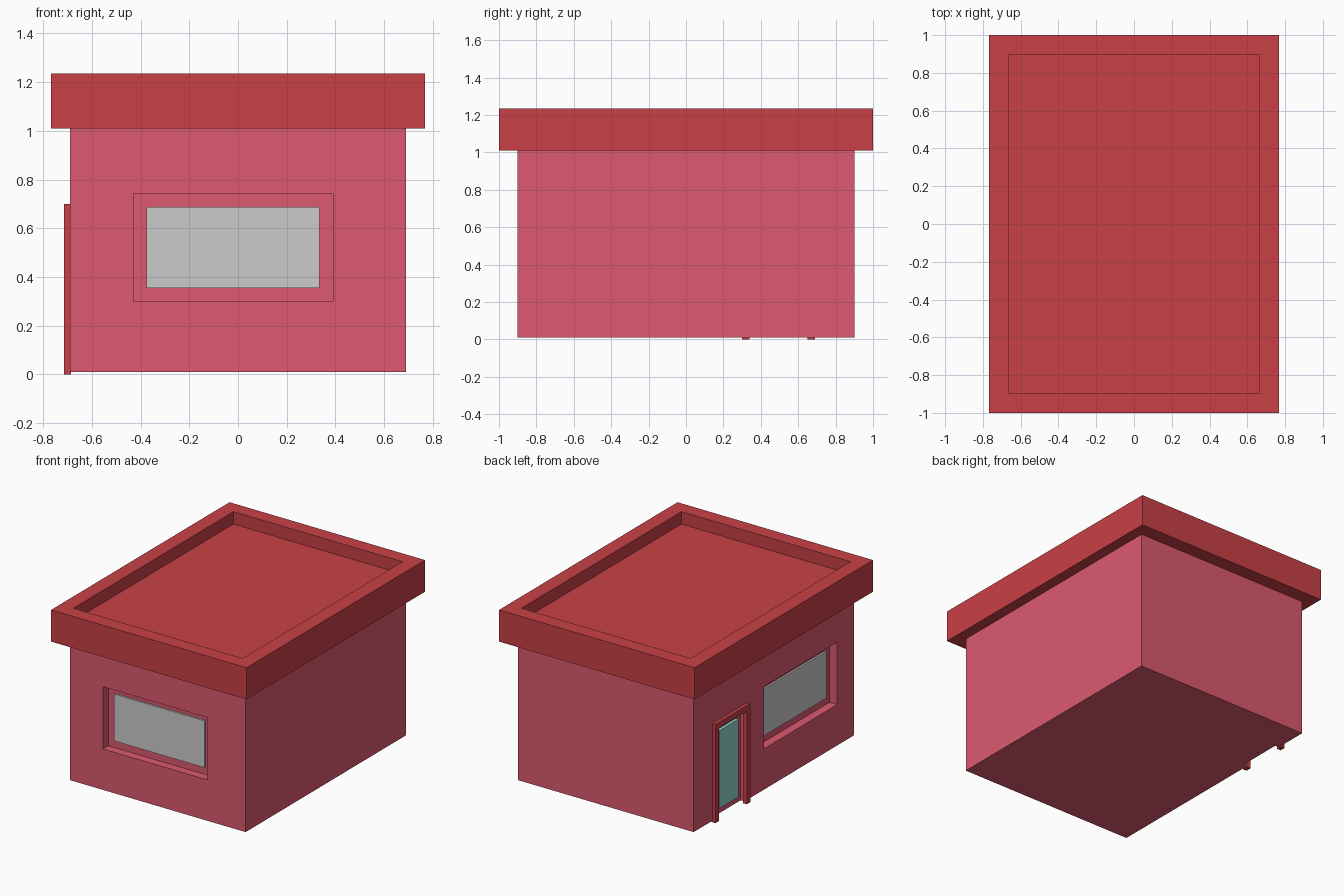
import bpy, bmesh, math
from mathutils import Matrix

if "Cube" in bpy.data.objects:
    bpy.data.objects.remove(bpy.data.objects["Cube"])


def material(name, rgb):
    m = bpy.data.materials.new(name)
    m.diffuse_color = [((c / 255 + 0.055) / 1.055) ** 2.4 for c in rgb] + [1]
    m.use_nodes = True
    m.node_tree.nodes["Principled BSDF"].inputs["Base Color"].default_value = m.diffuse_color
    return m


PINK = material("wall_pink", (221, 90, 112))
RED = material("trim_red", (201, 65, 71))
GREY = material("window_glass", (216, 220, 216))
TEAL = material("door_glass", (146, 216, 203))


def finish(name, bm, mat, place=Matrix()):
    bmesh.ops.recalc_face_normals(bm, faces=bm.faces)
    me = bpy.data.meshes.new(name)
    bm.to_mesh(me)
    bm.free()
    if mat:
        me.materials.append(mat)
    ob = bpy.data.objects.new(name, me)
    ob.matrix_world = place
    bpy.context.collection.objects.link(ob)
    return ob


def box(name, lo, hi, mat, place=Matrix()):
    bm = bmesh.new()
    size = [b - a for a, b in zip(lo, hi)]
    mid = [(a + b) / 2 for a, b in zip(lo, hi)]
    bmesh.ops.create_cube(bm, size=1, matrix=Matrix.Translation(mid) @ Matrix.Diagonal((*size, 1)))
    return finish(name, bm, mat, place)


def ring(name, w, z0, z1, border, y0, y1, mat, place):
    """Rectangular frame around a hole, facing local -y."""
    bm = bmesh.new()
    f = bm.faces.new([bm.verts.new((x, y0, z)) for x, z in
                      ((-w, z0), (w, z0), (w, z1), (-w, z1))])
    bmesh.ops.inset_region(bm, faces=[f], thickness=border, use_even_offset=True)
    bmesh.ops.delete(bm, geom=[f], context='FACES')
    ext = bmesh.ops.extrude_face_region(bm, geom=bm.faces[:], use_keep_orig=True)
    new = [v for v in ext["geom"] if isinstance(v, bmesh.types.BMVert)]
    bmesh.ops.translate(bm, vec=(0, y1 - y0, 0), verts=new)
    return finish(name, bm, mat, place)


def cut(target, name, lo, hi, place):
    """Recess a wall; the cutter stays hidden."""
    c = box(name, lo, hi, None, place)
    c.hide_render = True
    c.hide_set(True)
    mod = target.modifiers.new(name, 'BOOLEAN')
    mod.operation = 'DIFFERENCE'
    mod.solver = 'EXACT'
    mod.object = c


# walls
walls = box("walls", (-0.69, -0.9, 0.01), (0.69, 0.9, 1.01), PINK)

# roof slab with sunken centre behind a parapet
bm = bmesh.new()
bmesh.ops.create_cube(bm, size=1, matrix=Matrix.Translation((0, 0, 1.1225))
                      @ Matrix.Diagonal((1.534, 2.0, 0.225, 1)))
top = max(bm.faces, key=lambda f: f.calc_center_median().z)
bmesh.ops.inset_region(bm, faces=[top], thickness=0.103, use_even_offset=True)
ext = bmesh.ops.extrude_face_region(bm, geom=[top])
bmesh.ops.delete(bm, geom=[top], context='FACES_ONLY')
bmesh.ops.translate(bm, vec=(0, 0, -0.088),
                    verts=[v for v in ext["geom"] if isinstance(v, bmesh.types.BMVert)])
finish("roof", bm, RED)

# wall frames: local x runs along the wall, local -y points outwards
TURN = Matrix.Rotation(-math.pi / 2, 4, 'Z')
FRONT = Matrix.Translation((-0.02, -0.9, 0))
LEFT = Matrix.Translation((-0.69, -0.30, 0)) @ TURN
DOOR = Matrix.Translation((-0.69, 0.495, 0)) @ TURN

# windows set into the front and left walls
for side, place in (("front", FRONT), ("left", LEFT)):
    cut(walls, side + "_window_cutter", (-0.41, -0.1, 0.30), (0.41, 0.06, 0.742), place)
    ring(side + "_window_frame", 0.41, 0.30, 0.742, 0.057, 0.022, 0.06, RED, place)
    box(side + "_window_glass", (-0.355, 0.045, 0.355), (0.355, 0.058, 0.687), GREY, place)

# door opening, leaf and glass
cut(walls, "door_cutter", (-0.165, -0.1, -0.1), (0.165, 0.03, 0.67), DOOR)
ring("door_leaf", 0.165, 0.006, 0.67, 0.06, 0.0, 0.03, RED, DOOR)
box("door_glass", (-0.108, 0.006, 0.062), (0.108, 0.028, 0.614), TEAL, DOOR)

# door surround
for side, s in (("back", -1), ("front", 1)):
    a, b = sorted((s * 0.155, s * 0.195))
    box("door_jamb_" + side, (a, -0.025, 0), (b, 0.005, 0.66), RED, DOOR)
box("door_header", (-0.195, -0.025, 0.66), (0.195, 0.005, 0.70), RED, DOOR)
